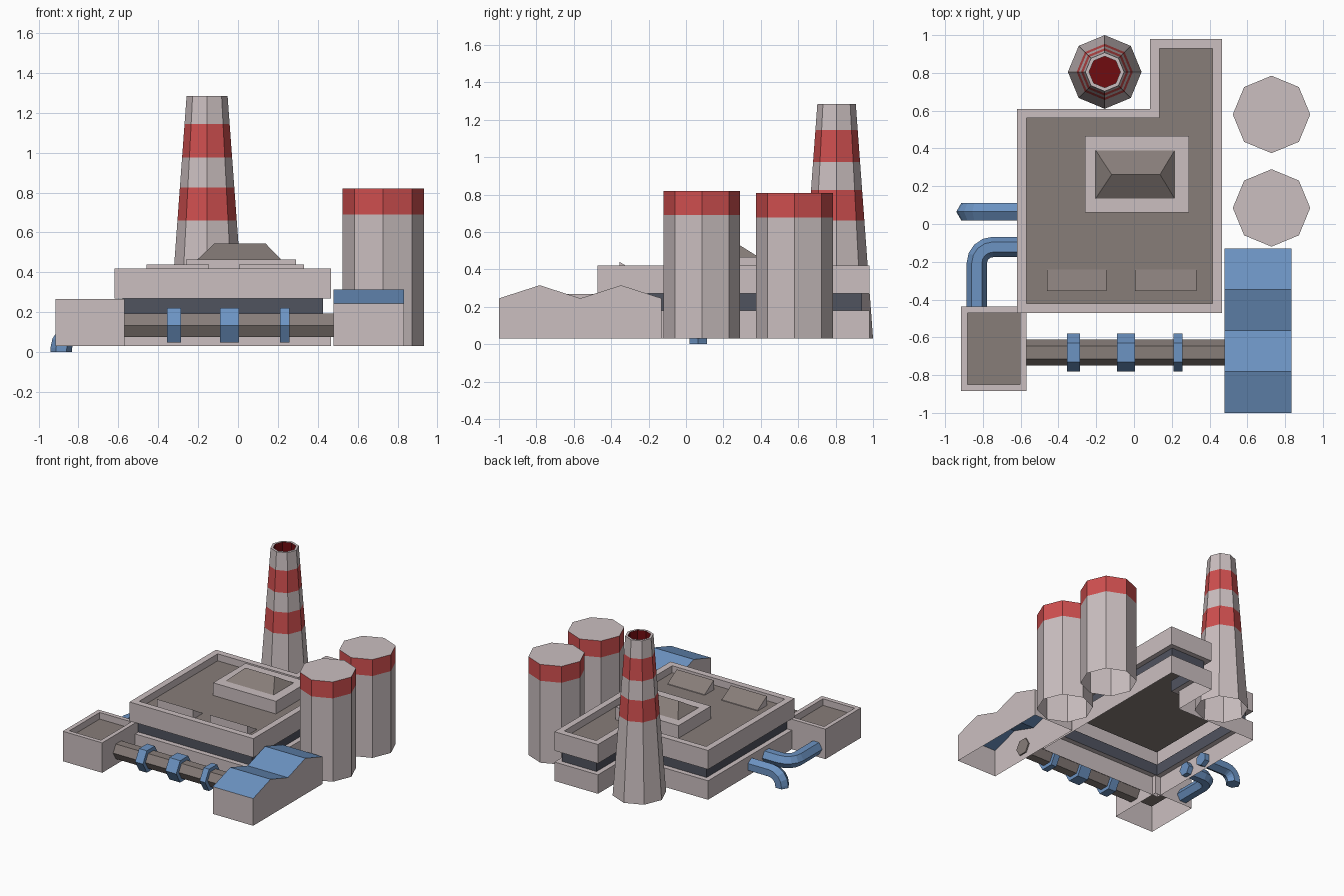
import bpy, bmesh, math
from mathutils import Vector

if "Cube" in bpy.data.objects:
    bpy.data.objects.remove(bpy.data.objects["Cube"])


def material(name, hexcode):
    lin = [((int(hexcode[i:i + 2], 16) / 255 + 0.055) / 1.055) ** 2.4 for i in (0, 2, 4)]
    m = bpy.data.materials.new(name)
    m.diffuse_color = (*lin, 1)
    m.use_nodes = True
    m.node_tree.nodes["Principled BSDF"].inputs["Base Color"].default_value = m.diffuse_color
    return m


WALL = material("pale_wall", "CBBFC0")
RED = material("red_stripe", "CF4F4F")
BLUE = material("blue_metal", "6C93C2")
TAUPE = material("taupe_roof", "877D79")
DARK = material("dark_window_band", "50535F")
SOOT = material("dark_red_flue", "700C10")


def loft(name, rings, mats, start=None, end=None, roof=None):
    """Bridge successive rings; mats is one material per band, start/end are cap materials.
    roof: material for sloped upward faces; downward faces are then left open."""
    used = []

    def slot(m):
        if m not in used:
            used.append(m)
        return used.index(m)

    bm = bmesh.new()
    vs = [[bm.verts.new(p) for p in r] for r in rings]
    n = len(rings[0])
    for k in range(len(rings) - 1):
        a, b = vs[k], vs[k + 1]
        for i in range(n):
            j = (i + 1) % n
            bm.faces.new((a[i], a[j], b[j], b[i])).material_index = slot(mats[k])
    if start:
        bm.faces.new(vs[0][::-1]).material_index = slot(start)
    if end:
        bm.faces.new(vs[-1]).material_index = slot(end)
    if roof:
        bm.normal_update()
        for f in bm.faces:
            if f.normal.z > 0.3:
                f.material_index = slot(roof)
        bmesh.ops.delete(bm, geom=[f for f in bm.faces if f.normal.z < -0.9], context='FACES')
    bmesh.ops.remove_doubles(bm, verts=bm.verts, dist=1e-5)
    me = bpy.data.meshes.new(name)
    bm.to_mesh(me)
    bm.free()
    for m in used:
        me.materials.append(m)
    ob = bpy.data.objects.new(name, me)
    bpy.context.collection.objects.link(ob)
    return ob


def rect(x0, x1, y0, y1, z, d=0.0):
    return [(x0 + d, y0 + d, z), (x1 - d, y0 + d, z), (x1 - d, y1 - d, z), (x0 + d, y1 - d, z)]


def ell(d, z):
    return [(-.62 + d, -.472 + d, z), (.466 - d, -.472 + d, z), (.466 - d, .98 - d, z),
            (.085 + d, .98 - d, z), (.085 + d, .61 - d, z), (-.62 + d, .61 - d, z)]


def octagon(cx, cy, r, z):
    return [(cx + r * math.cos(i * math.pi / 4), cy + r * math.sin(i * math.pi / 4), z) for i in range(8)]


def pipe(name, path, r, mat, v):
    """Six-sided tube along a path lying in the plane with normal v."""
    pts, v, rings = [Vector(p) for p in path], Vector(v), []
    for i, p in enumerate(pts):
        t = (pts[min(i + 1, len(pts) - 1)] - pts[max(i - 1, 0)]).normalized()
        u = v.cross(t)
        rings.append([p + r * (math.cos(a) * u + math.sin(a) * v)
                      for a in (k * math.pi / 3 for k in range(6))])
    return loft(name, rings, [mat] * (len(rings) - 1), mat, mat)


def extrude_x(name, profile, x0, x1, roof):
    """(y, z) profile extruded along x, with coloured slopes and no underside."""
    return loft(name, [[(x, y, z) for y, z in profile] for x in (x0, x1)], [WALL], WALL, WALL, roof)


# L-shaped main hall: base, recessed window band, parapet, sunken roof
loft("main_hall",
     [ell(0, .03), ell(0, .18), ell(.04, .18), ell(.04, .27), ell(0, .27),
      ell(0, .42), ell(.05, .42), ell(.05, .365)],
     [WALL, WALL, DARK, WALL, WALL, WALL, WALL], end=TAUPE)

# Raised roof light: frame and hipped top
c = (-.26, .29, .06, .465)
h = (-.203, .215, .135, .39)
loft("roof_light_frame", [rect(*c, .365), rect(*c, .465), rect(*h, .465)], [WALL, WALL])
loft("roof_light_hip", [rect(*h, .465), rect(-.118, .138, .262, .262, .545)], [TAUPE])

# Wedge-shaped roof vents
for i, (x0, x1) in enumerate(((-.46, -.145), (.005, .33))):
    extrude_x(f"roof_vent_{i + 1}", [(-.355, .365), (-.24, .365), (-.24, .37), (-.355, .44)], x0, x1, TAUPE)

# Tapered striped chimney
zs = [.03, .66, .825, .975, 1.145, 1.285]
rings = [octagon(-.155, .805, .195 - (z - .03) * .0735 / 1.0, z) for z in zs]
rings += [octagon(-.155, .805, .083, 1.285), octagon(-.155, .805, .083, 1.2)]
loft("chimney", rings, [WALL, RED, WALL, RED, WALL, WALL, SOOT], end=SOOT)

# Two storage tanks
for i, (y, top) in enumerate(((.085, .82), (.58, .808))):
    loft(f"storage_tank_{i + 1}",
         [octagon(.728, y, .205, z) for z in (.03, top - .13, top)], [WALL, RED], end=WALL)

# Shed with double-pitched roof
extrude_x("shed", [(-1, .03), (-.13, .03), (-.13, .245), (-.347, .315), (-.565, .245),
                   (-.782, .315), (-1, .245)], .48, .833, BLUE)

# Open-topped side block
b = (-.915, -.57, -.885, -.438)
loft("side_block", [rect(*b, .03), rect(*b, .267), rect(*b, .267, .034), rect(*b, .215, .034)],
     [WALL] * 3, end=TAUPE)

# Front duct with blue collars
pipe("front_duct", [(-.58, -.68, .134), (.49, -.68, .134)], .068, TAUPE, (0, 0, 1))
for i, (x0, x1) in enumerate(((-.355, -.287), (-.09, .005), (.21, .258))):
    pipe(f"duct_collar_{i + 1}", [(x0, -.68, .134), (x1, -.68, .134)], .1, BLUE, (0, 0, 1))

# Side pipes: one bends down to the ground, one bends forward to the side block
arc = [(math.sin(a), math.cos(a)) for a in (k * math.pi / 8 for k in range(5))]
R = .085
pipe("drain_pipe", [(-.58, .065, .1)] + [(-.802 - R * s, .065, .1 - R + R * k) for s, k in arc]
     + [(-.887, .065, 0)], .054, BLUE, (0, 1, 0))
pipe("link_pipe", [(-.58, -.122, .1)] + [(-.747 - R * s, -.122 - R + R * k, .1) for s, k in arc]
     + [(-.832, -.45, .1)], .054, BLUE, (0, 0, 1))
